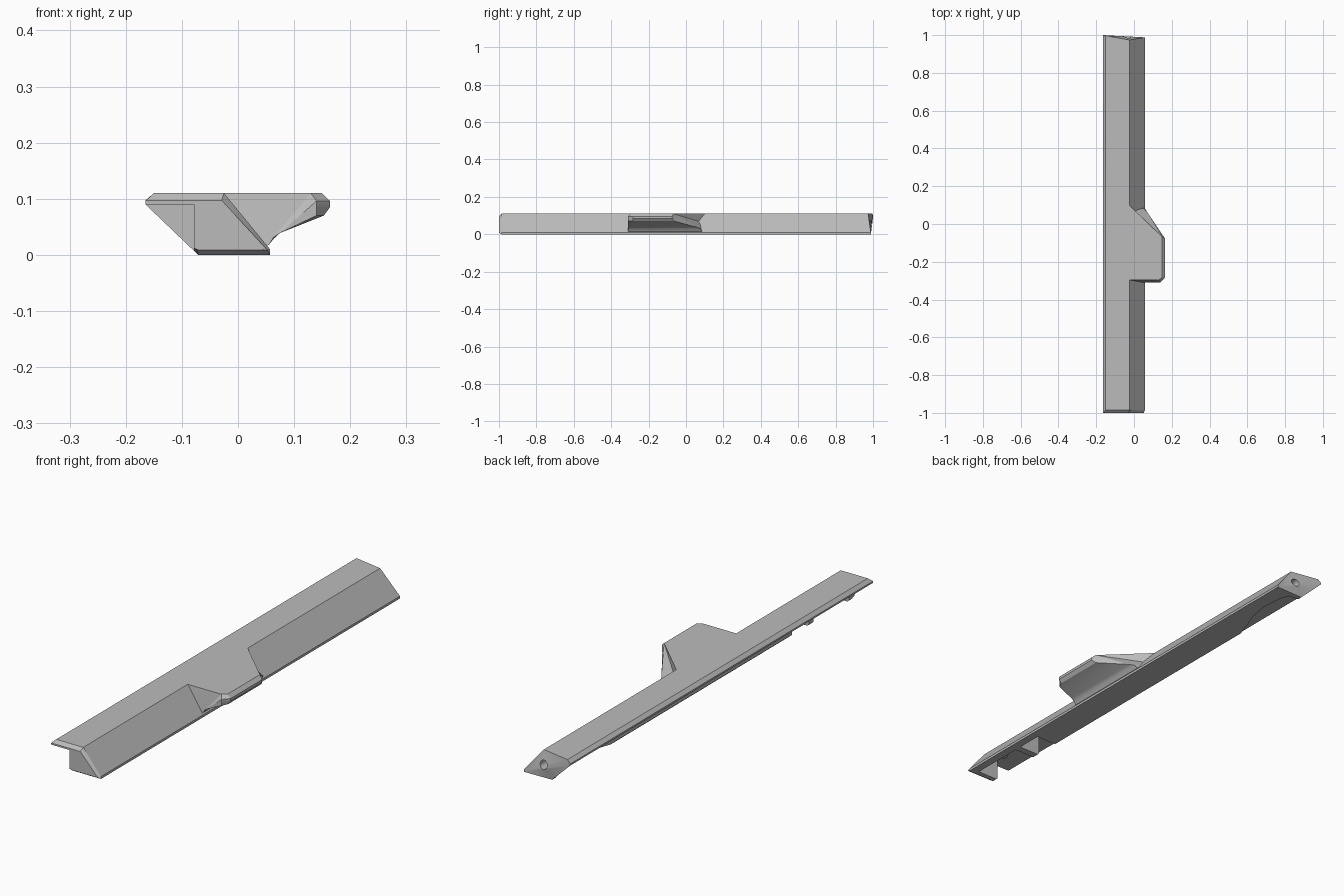
import bpy, bmesh, math
from mathutils import Matrix

old = bpy.data.objects.get("Cube")
if old:
    bpy.data.objects.remove(old, do_unlink=True)

gray = bpy.data.materials.new("satin_gray")
gray.use_nodes = True
color = (0.5, 0.5, 0.5, 1)
gray.diffuse_color = color
gray.node_tree.nodes["Principled BSDF"].inputs["Base Color"].default_value = color


def finish(name, bm):
    bmesh.ops.recalc_face_normals(bm, faces=bm.faces)
    mesh = bpy.data.meshes.new(name)
    bm.to_mesh(mesh)
    bm.free()
    mesh.materials.append(gray)
    ob = bpy.data.objects.new(name, mesh)
    bpy.context.collection.objects.link(ob)
    return ob


def loft(name, sections):
    """Skin equal-length loops of points and cap both ends."""
    bm = bmesh.new()
    loops = [[bm.verts.new(p) for p in s] for s in sections]
    for a, b in zip(loops, loops[1:]):
        for i in range(len(a)):
            j = (i + 1) % len(a)
            bm.faces.new((a[i], a[j], b[j], b[i]))
    caps = [bm.faces.new(loops[0]), bm.faces.new(loops[-1])]
    bmesh.ops.triangulate(bm, faces=caps)
    return finish(name, bm)


def cylinder(name, radius, depth, matrix):
    bm = bmesh.new()
    bmesh.ops.create_cone(bm, cap_ends=True, segments=20, radius1=radius,
                          radius2=radius, depth=depth, matrix=matrix)
    return finish(name, bm)


def combine(target, other, operation):
    mod = target.modifiers.new("combine", "BOOLEAN")
    mod.operation, mod.solver, mod.object = operation, "EXACT", other
    bpy.context.view_layer.objects.active = target
    bpy.ops.object.modifier_apply(modifier=mod.name)
    bpy.data.objects.remove(other, do_unlink=True)


def smooth(ob):
    ob.data.shade_smooth()
    ob.data.set_sharp_from_angle(angle=math.radians(25))


# Trim rail: flange on one side, sloping face on the other, mitred back end
profile = [(-.165, .09), (-.165, .097), (-.15, .11), (-.025, .11), (.057, .01),
           (.057, 0), (-.071, 0), (-.078, .007), (-.078, .09)]
nose = [(-.165, .09), (-.165, .096), (-.163, .097), (-.029, .097), (.045, .01),
        (.052, .009), (-.071, .009), (-.078, .012), (-.078, .09)]
back_y = [1, 1, .997, .974, .988, .988, .985, .984, .984]
rail = loft("trim_rail", [
    [(x, -1, z) for x, z in nose],
    [(x, -.986, z) for x, z in profile],
    [(x, y, z) for (x, z), y in zip(profile, back_y)]])

# Pull handle: chamfered top, scooped underside, slanted rear
handle = [(-.025, .11, -.296, .1), (.149, .11, -.296, -.068),
          (.164, .096, -.31, -.075), (.164, .085, -.31, -.075),
          (.153, .07, -.31, -.062), (.075, .039, -.31, .055),
          (.063, .031, -.31, .075), (.055, .018, -.31, .085),
          (.045, .012, -.31, .09), (-.025, .06, -.3, .1)]
pull = loft("pull_handle", [
    [(min(x, .14 if z < .1 else .13), f, z) for x, z, f, b in handle],
    [(x, -.283 if x > .1 else f + .02, z) for x, z, f, b in handle],
    [(x, b, z) for x, z, f, b in handle]])
combine(rail, pull, "UNION")

# Open pockets under the front end, separated by a rib
pocket = [(-.1, -.01), (.03, -.01), (-.042, .088), (-.1, .088)]
for y0, y1 in ((-.965, -.73), (-.7, -.59)):
    cutter = loft("pocket_cutter", [[(x, y, z) for x, z in pocket] for y in (y0, y1)])
    combine(rail, cutter, "DIFFERENCE")

# Curved scoop in the inner wall near the back end
scoop = [(.575, 0), (.66, .03), (.74, .062), (.82, .077), (.92, .07), (.96, .055), (.965, 0)]
outline = [(.575, -.03)] + scoop + [(.965, -.03)]
cutter = loft("scoop_cutter", [
    [(-.078 + d * s, y, z) for y, d in outline] for z, s in ((-.01, 1), (.089, .55))])
combine(rail, cutter, "DIFFERENCE")

# Fixing hole through the back end
cutter = cylinder("hole_cutter", .018, .07,
                  Matrix.Translation((-.035, .975, .055)) @ Matrix.Rotation(math.pi / 2, 4, "X"))
combine(rail, cutter, "DIFFERENCE")
smooth(rail)

# Fixing bosses under the flange inside the pockets
for i, y in enumerate((-.9, -.79, -.65)):
    smooth(cylinder("fixing_boss_%d" % (i + 1), .017, .02, Matrix.Translation((-.056, y, .083))))
